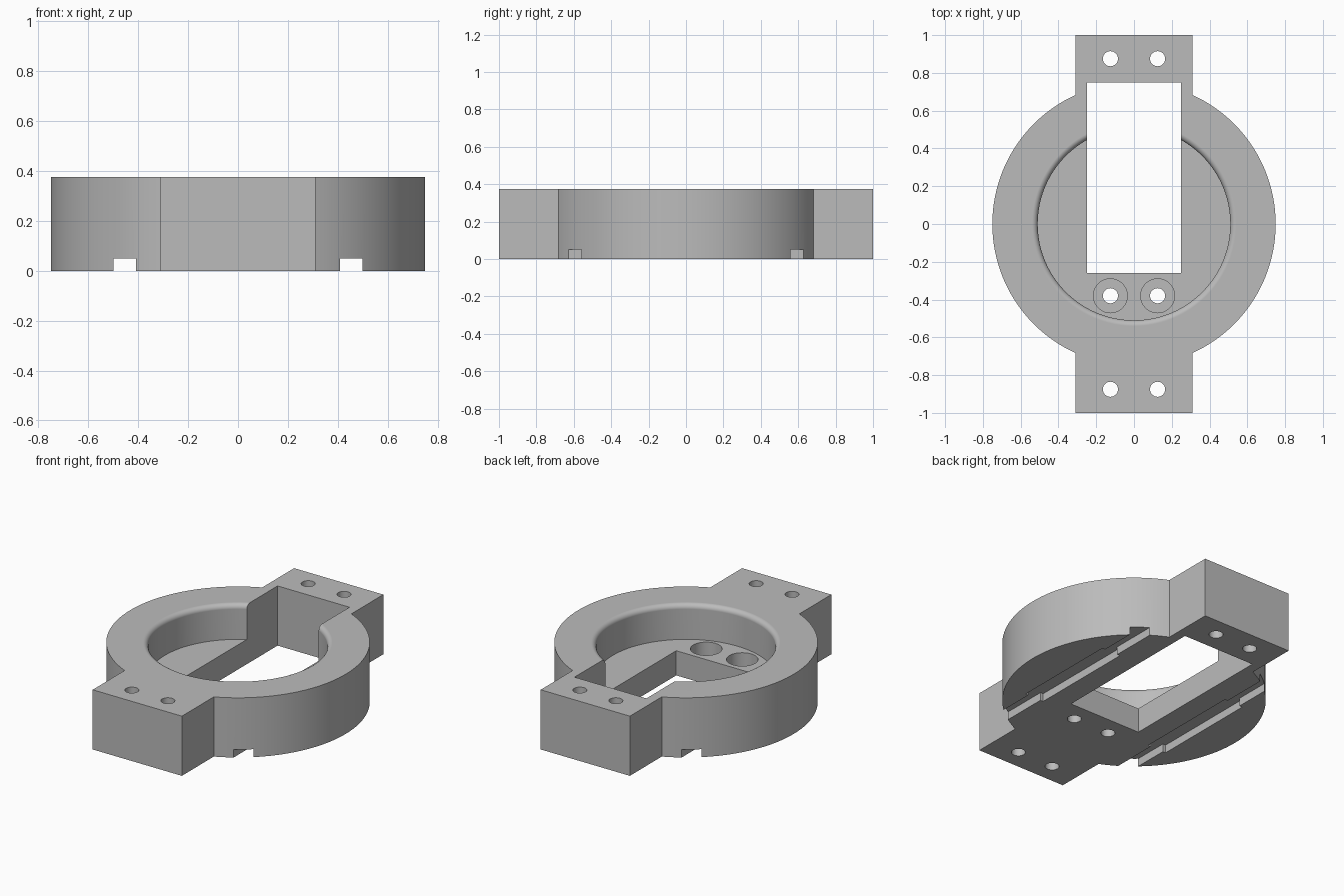
import bpy, bmesh, math
from mathutils import Vector

cube = bpy.data.objects.get("Cube")
if cube:
    bpy.data.objects.remove(cube, do_unlink=True)

HEIGHT, FLOOR = 0.375, 0.155
RING_R, BORE_R, FILLET = 0.75, 0.51, 0.03
TAB_X, TAB_Y = 0.31, 1.0
HOLE_X, HOLE_R = 0.125, 0.04

grey = bpy.data.materials.new("plain_grey")
grey.use_nodes = True
colour = (0.5, 0.5, 0.5, 1)
grey.diffuse_color = colour
grey.node_tree.nodes["Principled BSDF"].inputs["Base Color"].default_value = colour


def finish(name, bm):
    bmesh.ops.recalc_face_normals(bm, faces=bm.faces)
    mesh = bpy.data.meshes.new(name)
    bm.to_mesh(mesh)
    bm.free()
    mesh.materials.append(grey)
    obj = bpy.data.objects.new(name, mesh)
    bpy.context.collection.objects.link(obj)
    return obj


def prism(name, outline, z0, z1):
    bm = bmesh.new()
    face = bm.faces.new([bm.verts.new((x, y, z0)) for x, y in outline])
    out = bmesh.ops.extrude_face_region(bm, geom=[face])
    top = [v for v in out["geom"] if isinstance(v, bmesh.types.BMVert)]
    bmesh.ops.translate(bm, verts=top, vec=(0, 0, z1 - z0))
    return finish(name, bm)


def box(name, x0, x1, y0, y1, z0, z1):
    return prism(name, [(x0, y0), (x1, y0), (x1, y1), (x0, y1)], z0, z1)


def lathe(name, profile, centre, steps):
    """Closed solid turned about a vertical axis; profile starts and ends on it."""
    bm = bmesh.new()
    verts = [bm.verts.new((r, 0, z)) for r, z in profile]
    edges = [bm.edges.new(pair) for pair in zip(verts, verts[1:])]
    bmesh.ops.spin(bm, geom=verts + edges, cent=(0, 0, 0), axis=(0, 0, 1),
                   angle=math.tau, steps=steps, use_merge=True)
    bmesh.ops.remove_doubles(bm, verts=bm.verts, dist=1e-5)
    bmesh.ops.translate(bm, verts=bm.verts, vec=Vector((*centre, 0)))
    return finish(name, bm)


# Outer body: round ring with a square tab at the front and back
start = math.asin(TAB_X / RING_R)
side = []
for i in range(49):
    a = start + (math.pi - 2 * start) * i / 48 - math.pi / 2
    side.append((RING_R * math.cos(a), RING_R * math.sin(a)))
half = [(TAB_X, -TAB_Y)] + side + [(TAB_X, TAB_Y)]
body = prism("mounting_ring", half + [(-x, -y) for x, y in half], 0, HEIGHT)

# Round bore with a rounded lip
lip = []
for i in range(9):
    t = math.pi / 2 * i / 8
    lip.append((BORE_R + FILLET * (1 - math.cos(t)), HEIGHT - FILLET + FILLET * math.sin(t)))
above = HEIGHT + 0.1
bore = [(0, FLOOR), (BORE_R, FLOOR)] + lip + [(BORE_R + FILLET, above), (0, above)]
cutters = [lathe("bore_cutter", bore, (0, 0), 96)]

# Rectangular window through the floor and the back of the ring
cutters.append(box("window_cutter", -0.25, 0.25, -0.26, 0.75, -0.1, above))

for s in (-1, 1):
    # Screw holes through the tabs
    for y in (-0.875, 0.875):
        plain = [(0, -0.1), (HOLE_R, -0.1), (HOLE_R, above), (0, above)]
        cutters.append(lathe("tab_hole_cutter", plain, (s * HOLE_X, y), 32))
    # Counterbored screw holes in the floor
    z = 0.065
    stepped = [(0, -0.1), (HOLE_R, -0.1), (HOLE_R, z), (0.09, z), (0.09, 0.25), (0, 0.25)]
    cutters.append(lathe("floor_hole_cutter", stepped, (s * HOLE_X, -0.38), 40))
    # Underside groove, wider along its middle
    wide = [(0.41, -0.9), (0.5, -0.9), (0.5, -0.34), (0.52, -0.34), (0.52, 0.34), (0.5, 0.34),
            (0.5, 0.9), (0.41, 0.9), (0.41, 0.34), (0.39, 0.34), (0.39, -0.34), (0.41, -0.34)]
    cutters.append(prism("groove_cutter", [(s * x, y) for x, y in wide], -0.1, 0.05))

# Cut everything, then shade
bpy.ops.object.select_all(action='DESELECT')
bpy.context.view_layer.objects.active = body
body.select_set(True)
for cutter in cutters:
    cutter.hide_render = True
    mod = body.modifiers.new("cut", 'BOOLEAN')
    mod.operation = 'DIFFERENCE'
    mod.solver = 'EXACT'
    mod.object = cutter
    bpy.ops.object.modifier_apply(modifier=mod.name)
    bpy.data.objects.remove(cutter, do_unlink=True)

bpy.ops.object.shade_smooth_by_angle(angle=math.radians(30))
weighted = body.modifiers.new("clean_shading", 'WEIGHTED_NORMAL')
weighted.keep_sharp = True
